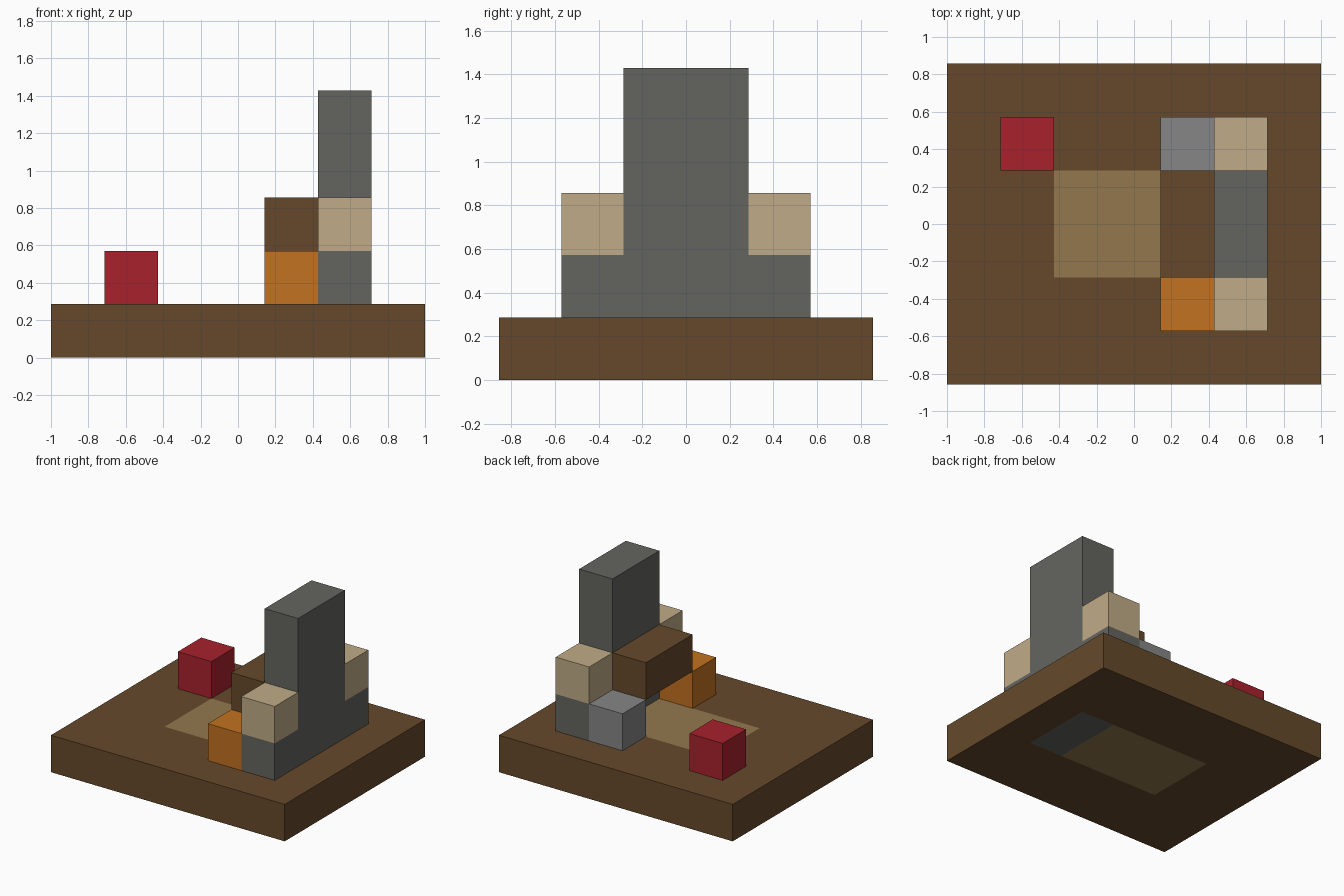
import bpy, bmesh
from mathutils import Vector

U = 2 / 7  # one block

cube = bpy.data.objects.get("Cube")
if cube:
    bpy.data.objects.remove(cube, do_unlink=True)


def linear(c):
    c /= 255
    return c / 12.92 if c <= 0.04045 else ((c + 0.055) / 1.055) ** 2.4


def material(name, r, g, b):
    mat = bpy.data.materials.new(name)
    mat.use_nodes = True
    color = (linear(r), linear(g), linear(b), 1)
    mat.diffuse_color = color
    mat.node_tree.nodes["Principled BSDF"].inputs["Base Color"].default_value = color
    return mat


brown = material("brown", 102, 73, 43)
tan = material("tan", 147, 119, 77)
stone = material("dark stone", 100, 101, 95)
light_stone = material("light stone", 134, 134, 134)
beige = material("beige", 192, 171, 135)
orange = material("orange", 194, 114, 32)
red = material("red", 168, 33, 45)


def add_object(name, bm, *mats):
    bmesh.ops.recalc_face_normals(bm, faces=bm.faces)
    bmesh.ops.scale(bm, vec=(U, U, U), verts=bm.verts)
    mesh = bpy.data.meshes.new(name)
    bm.to_mesh(mesh)
    bm.free()
    for mat in mats:
        mesh.materials.append(mat)
    obj = bpy.data.objects.new(name, mesh)
    bpy.context.collection.objects.link(obj)
    return obj


def box(lo, hi):
    """Box between two corners, in block units."""
    lo, hi = Vector(lo), Vector(hi)
    bm = bmesh.new()
    bmesh.ops.create_cube(bm, size=1)
    bmesh.ops.scale(bm, vec=hi - lo, verts=bm.verts)
    bmesh.ops.translate(bm, vec=(lo + hi) / 2, verts=bm.verts)
    return bm


# Floor slab, cut so the inlaid rug and the chimney foot show on its faces
bm = box((-3.5, -3, 0), (3.5, 3, 1))
cuts = [((x, 0, 0), (1, 0, 0)) for x in (-1.5, 1.5, 2.5)]
cuts += [((0, y, 0), (0, 1, 0)) for y in (-1, 1)]
for co, normal in cuts:
    bmesh.ops.bisect_plane(bm, geom=bm.verts[:] + bm.edges[:] + bm.faces[:],
                           plane_co=co, plane_no=normal)
bm.normal_update()
for face in bm.faces:
    c = face.calc_center_median()
    if abs(face.normal.z) > 0.5 and abs(c.y) < 1:
        if -1.5 < c.x < 1.5:
            face.material_index = 1
        elif 1.5 < c.x < 2.5:
            face.material_index = 2
add_object("floor_slab", bm, brown, tan, stone)

# Chimney: stepped profile extruded one block deep
half = [(2, 1), (2, 2), (1, 2), (1, 5)]
profile = half + [(-y, z) for y, z in reversed(half)]
bm = bmesh.new()
face = bm.faces.new([bm.verts.new((1.5, y, z)) for y, z in profile])
new = bmesh.ops.extrude_face_region(bm, geom=[face])["geom"]
bmesh.ops.translate(bm, vec=(1, 0, 0),
                    verts=[v for v in new if isinstance(v, bmesh.types.BMVert)])
add_object("chimney", bm, stone)

# Single blocks and the mantel beam spanning the open hearth
blocks = [
    ("front_shoulder", (1.5, -2, 2), (2.5, -1, 3), beige),
    ("back_shoulder", (1.5, 1, 2), (2.5, 2, 3), beige),
    ("mantel", (0.5, -1, 2), (1.5, 1, 3), brown),
    ("front_hearth_block", (0.5, -2, 1), (1.5, -1, 2), orange),
    ("back_hearth_block", (0.5, 1, 1), (1.5, 2, 2), light_stone),
    ("red_seat", (-2.5, 1, 1), (-1.5, 2, 2), red),
]
for name, lo, hi, mat in blocks:
    add_object(name, box(lo, hi), mat)
